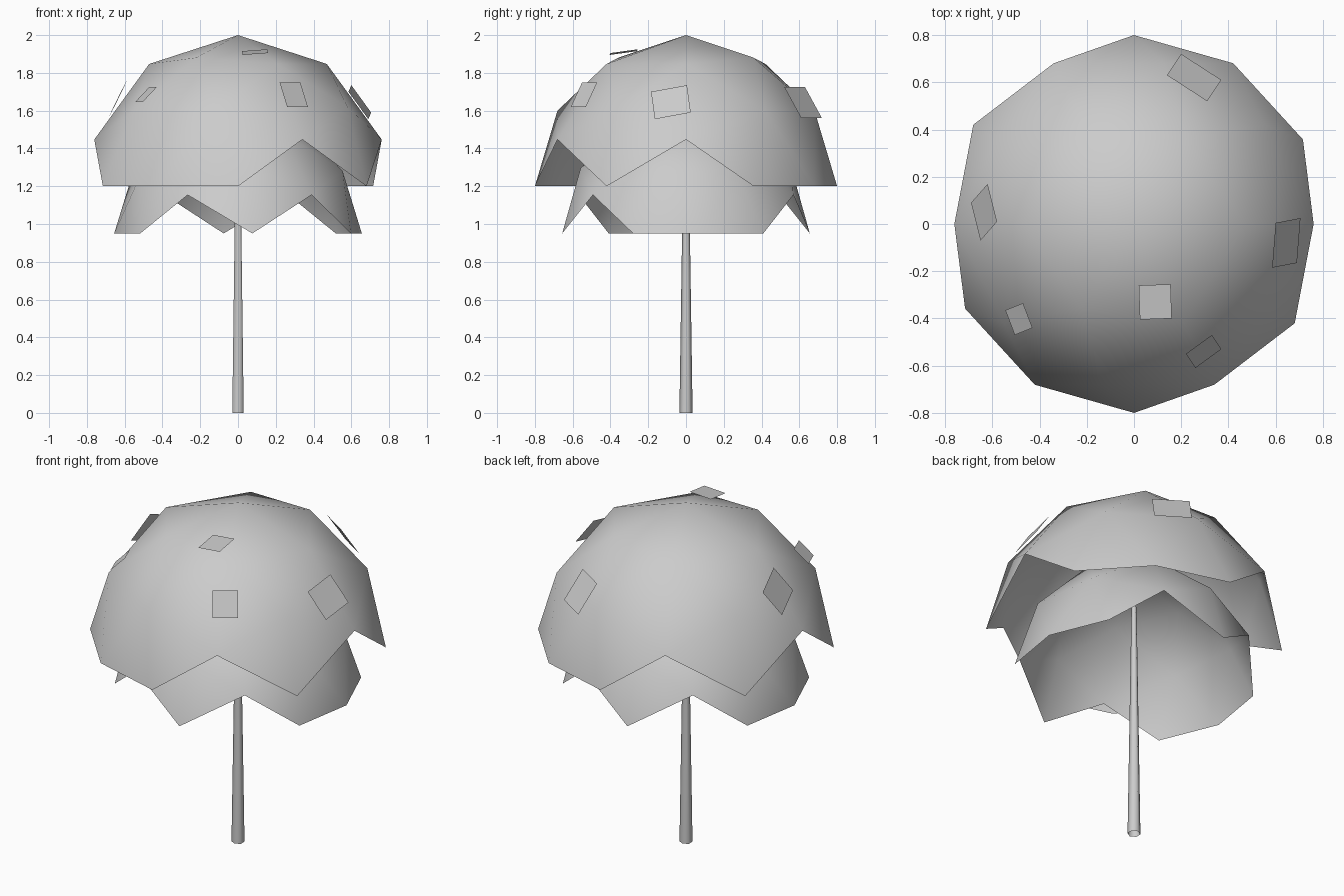
import bpy, bmesh, math
from mathutils import Matrix

if "Cube" in bpy.data.objects:
    bpy.data.objects.remove(bpy.data.objects["Cube"])


def finish(name, bm, smooth=True):
    mesh = bpy.data.meshes.new(name)
    bm.to_mesh(mesh)
    bm.free()
    obj = bpy.data.objects.new(name, mesh)
    bpy.context.collection.objects.link(obj)
    for p in mesh.polygons:
        p.use_smooth = smooth
    return obj


# Canopy shells: icosphere with an edge midpoint on top, lower faces removed
def canopy(name, radius, z, turn):
    bm = bmesh.new()
    bmesh.ops.create_icosphere(bm, subdivisions=2, radius=radius)
    tilt = -0.5 * math.atan(2)  # half the angle between icosahedron corners
    bm.transform(Matrix.Rotation(math.radians(turn), 4, 'Z')
                 @ Matrix.Rotation(tilt, 4, 'Y'))
    low = [v for v in bm.verts if v.co.z < -0.02]
    bmesh.ops.delete(bm, geom=low, context='VERTS')
    bm.transform(Matrix.Translation((0, 0, z)))
    return finish(name, bm)


canopy("upper_canopy", 0.80, 1.20, 58.3)
canopy("lower_canopy", 0.66, 0.95, 6.6)

# Tapered six-sided trunk, open at the ends
bm = bmesh.new()
bmesh.ops.create_cone(bm, cap_ends=False, segments=6, radius1=0.035, radius2=0.014,
                      depth=1.4, matrix=Matrix.Translation((0, 0, 0.7)))
finish("trunk", bm)

# Loose leaf cards: three corners each, the fourth closes the parallelogram
leaves = [
    ((.31, .52, 1.725), (.14, .63, 1.725), (.20, .72, 1.56)),
    ((.02, -.26, 1.915), (.155, -.255, 1.925), (.16, -.40, 1.905)),
    ((.22, -.55, 1.75), (.33, -.47, 1.75), (.37, -.53, 1.62)),
    ((.585, -.185, 1.70), (.60, .005, 1.735), (.705, .025, 1.59)),
    ((-.69, .09, 1.555), (-.62, .17, 1.70), (-.58, .01, 1.775)),
    ((-.545, -.365, 1.645), (-.47, -.335, 1.725), (-.43, -.44, 1.725)),
]
for i, (a, b, c) in enumerate(leaves):
    bm = bmesh.new()
    d = [p + r - q for p, q, r in zip(a, b, c)]
    face = bm.faces.new([bm.verts.new(p) for p in (a, b, c, d)])
    face.normal_update()
    if face.normal.z < 0:
        face.normal_flip()
    finish(f"leaf_{i + 1}", bm, smooth=False)
